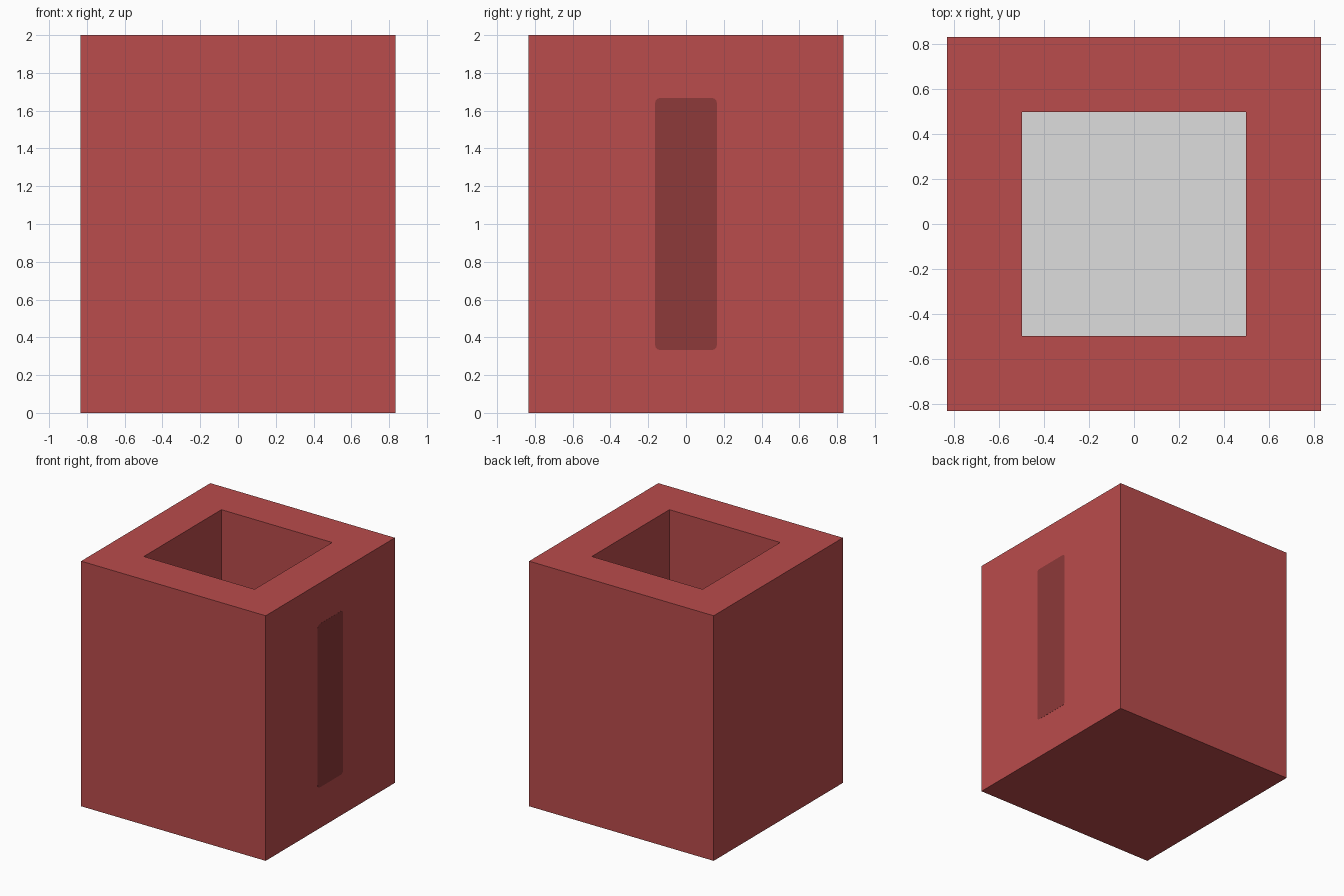
import bpy, bmesh
from mathutils import Matrix

if "Cube" in bpy.data.objects:
    bpy.data.objects.remove(bpy.data.objects["Cube"])

HALF, HOLE, HEIGHT, FLOOR = 0.833, 0.5, 2.0, 0.333


def material(name, color):
    m = bpy.data.materials.new(name)
    m.diffuse_color = (*color, 1.0)
    m.use_nodes = True
    m.node_tree.nodes["Principled BSDF"].inputs["Base Color"].default_value = m.diffuse_color
    return m


red = material("brick red", (0.49, 0.072, 0.072))
dark_red = material("dark red", (0.268, 0.041, 0.041))
grey = material("light grey", (0.73, 0.73, 0.73))


def add_object(name, bm, *mats):
    mesh = bpy.data.meshes.new(name)
    bm.to_mesh(mesh)
    bm.free()
    for m in mats:
        mesh.materials.append(m)
    obj = bpy.data.objects.new(name, mesh)
    bpy.context.collection.objects.link(obj)
    return obj


def box(size, center):
    bm = bmesh.new()
    bmesh.ops.create_cube(bm, size=1.0, matrix=Matrix.Translation(center) @ Matrix.Diagonal((*size, 1)))
    return bm


# Hollow square container: inset the top, then push it down to form the cavity
bm = box((2 * HALF, 2 * HALF, HEIGHT), (0, 0, HEIGHT / 2))
bm.normal_update()
top = max(bm.faces, key=lambda f: f.calc_center_median().z)
bmesh.ops.inset_region(bm, faces=[top], thickness=HALF - HOLE, use_even_offset=True)
cavity = bmesh.ops.extrude_face_region(bm, geom=[top])["geom"]
if top.is_valid:
    bmesh.ops.delete(bm, geom=[top], context="FACES_ONLY")
floor = next(g for g in cavity if isinstance(g, bmesh.types.BMFace))
for v in floor.verts:
    v.co.z = FLOOR
floor.material_index = 1  # grey cavity floor
bmesh.ops.recalc_face_normals(bm, faces=bm.faces)
add_object("container", bm, red, grey)

# Tall dark window strip with softly rounded corners, almost flush with the right side
bm = box((0.002, 0.326, 1.334), (HALF, 0, 1.0))
corners = [e for e in bm.edges if abs(e.verts[0].co.x - e.verts[1].co.x) > 0.001]
bmesh.ops.bevel(bm, geom=corners, offset=0.025, segments=3, profile=0.5, affect="EDGES")
add_object("side_window", bm, dark_red)
